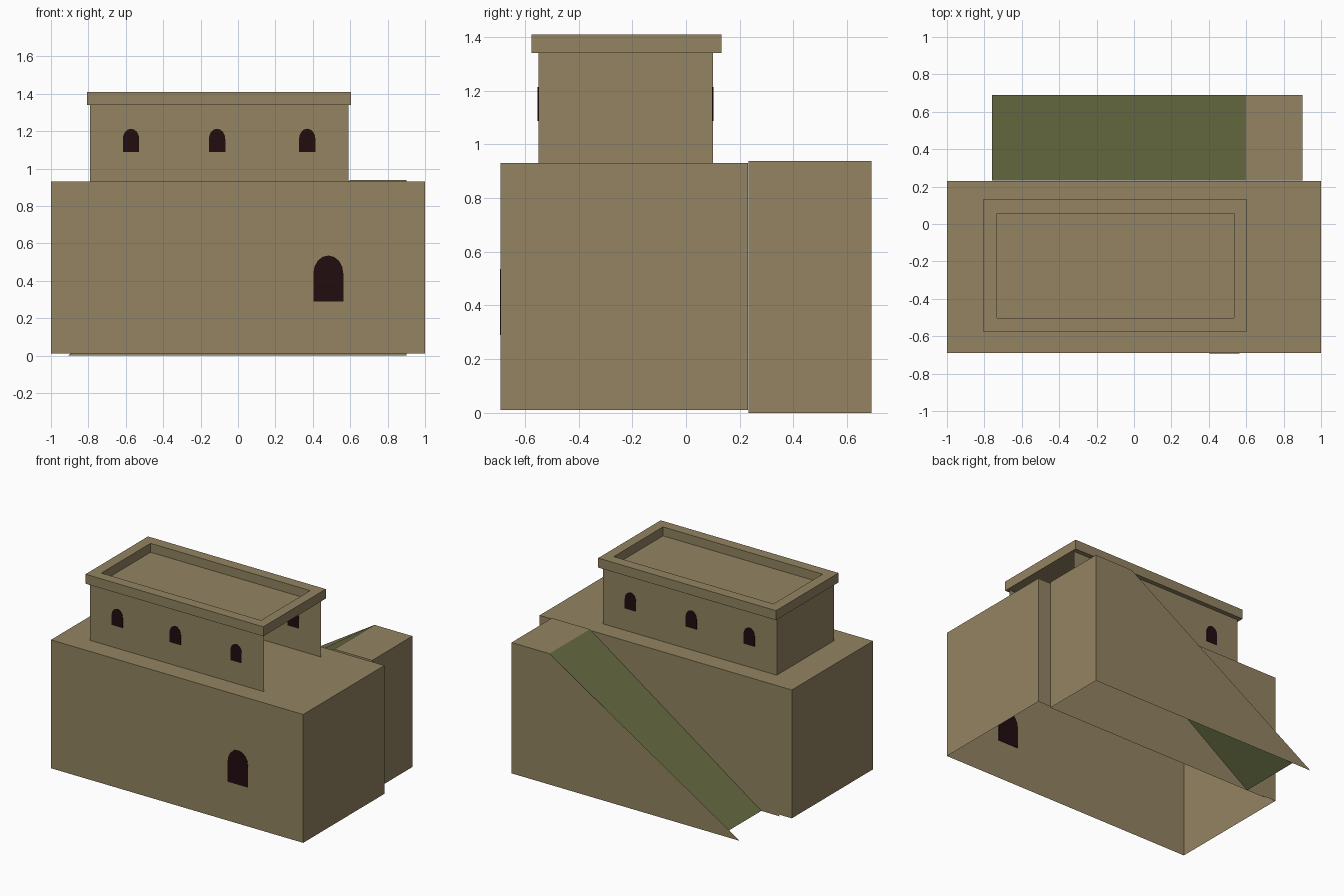
import bpy, bmesh, math

if "Cube" in bpy.data.objects:
    bpy.data.objects.remove(bpy.data.objects["Cube"])


def material(name, rgb):
    m = bpy.data.materials.new(name)
    m.diffuse_color = (*rgb, 1)
    m.use_nodes = True
    m.node_tree.nodes["Principled BSDF"].inputs["Base Color"].default_value = m.diffuse_color
    return m


CLAY = material("clay_brown", (0.292, 0.231, 0.122))
GREEN = material("ramp_green", (0.138, 0.153, 0.054))
DARK = material("opening_dark", (0.016, 0.004, 0.005))


def finish(name, bm, *mats):
    me = bpy.data.meshes.new(name)
    bm.to_mesh(me)
    bm.free()
    for m in mats:
        me.materials.append(m)
    ob = bpy.data.objects.new(name, me)
    bpy.context.collection.objects.link(ob)
    return ob


def box(name, x, y, z, open_sides=()):
    """Box between limits; open_sides lists outward directions left without a wall."""
    bm = bmesh.new()
    bmesh.ops.create_cube(bm, size=1)
    bm.normal_update()
    gone = [f for f in bm.faces
            if any(all(abs(a - b) < 0.01 for a, b in zip(f.normal, d)) for d in open_sides)]
    bmesh.ops.delete(bm, geom=gone, context='FACES_ONLY')
    for v in bm.verts:
        v.co = [lim[0] + (c + 0.5) * (lim[1] - lim[0]) for c, lim in zip(v.co, (x, y, z))]
    return finish(name, bm, CLAY)


def extrude(name, pts, to3d, offset, mat):
    """Closed prism from a 2D outline."""
    bm = bmesh.new()
    f = bm.faces.new([bm.verts.new(to3d(*p)) for p in pts])
    new = bmesh.ops.extrude_face_region(bm, geom=[f], use_keep_orig=True)["geom"]
    bmesh.ops.translate(bm, vec=offset, verts=[v for v in new if isinstance(v, bmesh.types.BMVert)])
    bmesh.ops.recalc_face_normals(bm, faces=bm.faces)
    return finish(name, bm, mat)


def arched_opening(name, x, y, z0, z1, half, rise):
    """Thin arched plate sitting in a wall, visible from both sides."""
    pts = [(x - half, z0), (x + half, z0)]
    for i in range(9):
        a = math.pi * i / 8
        pts.append((x + half * math.cos(a), z1 - rise + rise * math.sin(a)))
    return extrude(name, pts, lambda u, w: (u, y - 0.003, w), (0, 0.006, 0), DARK)


DOWN, RIGHT = (0, 0, -1), (1, 0, 0)

# Hollow storeys: lower open below, upper open below and on the right
box("lower_storey", (-1, 1), (-0.69, 0.23), (0.01, 0.93), [DOWN])
box("upper_storey", (-0.79, 0.59), (-0.55, 0.10), (0.93, 1.345), [DOWN, RIGHT])

# Parapet: U-shaped front and sides plus a back bar
X0, X1, XI0, XI1 = -0.806, 0.604, -0.732, 0.534
extrude("parapet_front_and_sides",
        [(X0, 0.055), (X0, -0.576), (X1, -0.576), (X1, 0.055),
         (XI1, 0.055), (XI1, -0.502), (XI0, -0.502), (XI0, 0.055)],
        lambda u, w: (u, w, 1.341), (0, 0, 0.068), CLAY)
box("parapet_back", (X0, X1), (0.055, 0.132), (1.341, 1.409))

# Doorway and matching front and back windows
arched_opening("doorway", 0.483, -0.69, 0.29, 0.535, 0.08, 0.095)
for side, y in (("front", -0.55), ("back", 0.10)):
    for i, x in enumerate((-0.572, -0.112, 0.37)):
        arched_opening(f"{side}_window_{i + 1}", x, y, 1.088, 1.213, 0.044, 0.055)

# Ramp shell against the back wall, open below; the slope meets the ground before the wall tip
bm = bmesh.new()
yi, yo, top = 0.232, 0.69, 0.938


def face(*cos):
    return bm.faces.new([bm.verts.new(c) for c in cos])


face((-0.91, yo, 0), (0.6, yo, top), (0.9, yo, top), (0.9, yo, 0))        # outer wall
face((0.9, yi, 0), (0.9, yo, 0), (0.9, yo, top), (0.9, yi, top))          # end wall
face((0.6, yi, top), (0.9, yi, top), (0.9, yo, top), (0.6, yo, top))      # landing
slope = face((-0.76, yi, 0), (0.6, yi, top), (0.6, yo, top), (-0.76, yo, 0))
slope.material_index = 1
bmesh.ops.remove_doubles(bm, verts=bm.verts, dist=0.0001)
finish("back_ramp", bm, CLAY, GREEN)
# Sliver of the ramp's inner wall that reaches the ground below the lower storey
bm = bmesh.new()
face((-0.91, yi, 0), (0.9, yi, 0), (0.9, yi, 0.012), (-0.89, yi, 0.012))
finish("ramp_inner_footing", bm, CLAY)
